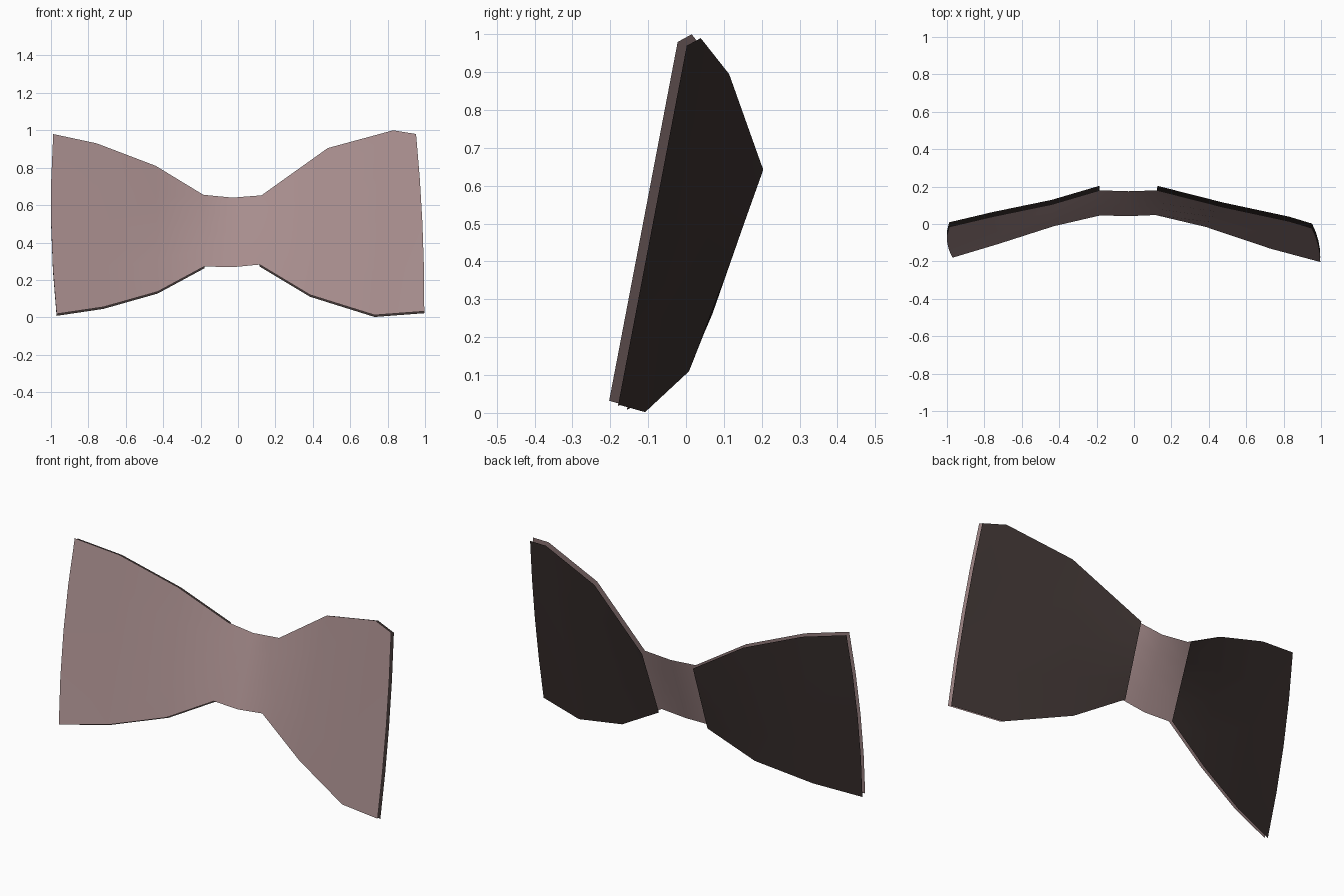
import bpy
from mathutils import Vector

if "Cube" in bpy.data.objects:
    bpy.data.objects.remove(bpy.data.objects["Cube"])

def material(name, rgb):
    m = bpy.data.materials.new(name)
    m.diffuse_color = (*rgb, 1)
    m.use_nodes = True
    m.node_tree.nodes["Principled BSDF"].inputs["Base Color"].default_value = m.diffuse_color
    return m

rose = material("dusty rose cloth", (0.40, 0.275, 0.275))
dark = material("dark lining", (0.045, 0.032, 0.030))

# Columns across the bow: top point, bottom point, sideways bulge of the middle
columns = [
    ((-0.988, -0.015, 0.980), (-0.970, -0.180, 0.018), -0.02),
    ((-0.755, 0.040, 0.930), (-0.720, -0.105, 0.055), 0),
    ((-0.440, 0.105, 0.810), (-0.430, -0.012, 0.137), 0),
    ((-0.185, 0.180, 0.655), (-0.180, 0.046, 0.272), 0),
    ((-0.030, 0.175, 0.640), (-0.030, 0.042, 0.268), 0),
    ((0.125, 0.180, 0.652), (0.115, 0.048, 0.282), 0),
    ((0.480, 0.090, 0.905), (0.385, -0.016, 0.120), 0),
    ((0.830, 0.015, 1.000), (0.730, -0.132, 0.012), 0),
    ((0.952, -0.022, 0.980), (0.996, -0.203, 0.032), 0.012),
]
ROWS = 4

def sheet(name, cols, mat, offset=(0, 0, 0), flip=False):
    """Ruled open sheet through the given columns."""
    verts, faces = [], []
    n = ROWS + 1
    for top, bottom, bulge in cols:
        for r in range(n):
            t = r / ROWS
            p = Vector(bottom).lerp(Vector(top), t) + Vector(offset)
            p.x += bulge * 4 * t * (1 - t)
            verts.append(p)
    for c in range(len(cols) - 1):
        for r in range(ROWS):
            a = c * n + r
            f = (a, a + n, a + n + 1, a + 1)
            faces.append(f[::-1] if flip else f)
    me = bpy.data.meshes.new(name)
    me.from_pydata(verts, [], faces)
    me.materials.append(mat)
    me.shade_smooth()
    ob = bpy.data.objects.new(name, me)
    bpy.context.collection.objects.link(ob)
    return ob

# Front cloth, and a lining sheet just behind each wing
sheet("bow_front", columns, rose)
back = (0, 0.024, -0.010)
sheet("left_wing_lining", columns[:4], dark, back, True)
sheet("right_wing_lining", columns[5:], dark, back, True)
